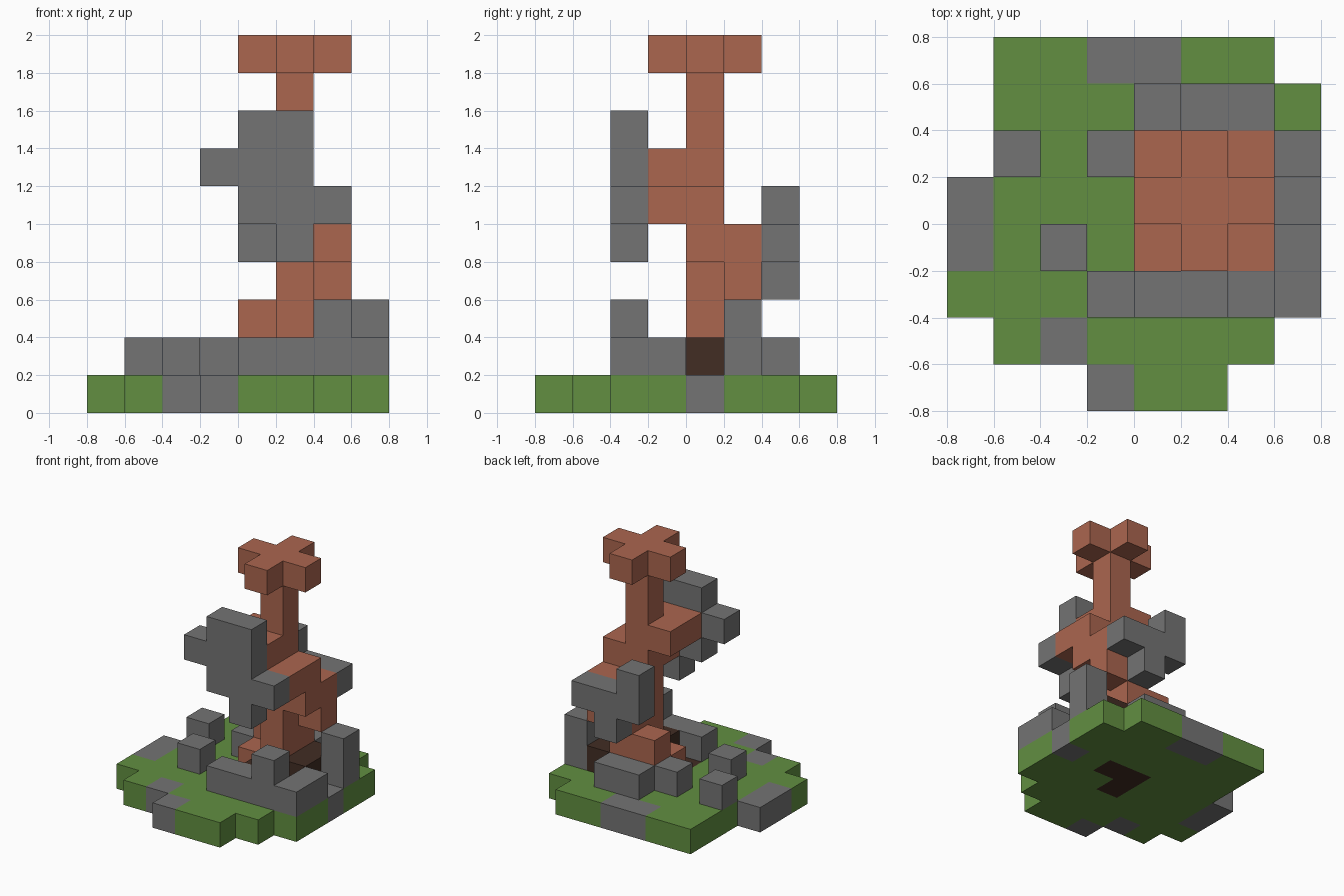
import bpy
import bmesh
from mathutils import Vector

cube = bpy.data.objects.get("Cube")
if cube:
    bpy.data.objects.remove(cube, do_unlink=True)

CELL = 0.2
HALF = 4  # half the plan width, in cells


def make_material(name, colour):
    mat = bpy.data.materials.new(name)
    mat.use_nodes = True
    mat.diffuse_color = (*colour, 1)
    bsdf = next(n for n in mat.node_tree.nodes if n.type == 'BSDF_PRINCIPLED')
    bsdf.inputs["Base Color"].default_value = (*colour, 1)
    bsdf.inputs["Roughness"].default_value = 0.9
    return mat


MATERIALS = {
    "G": make_material("grass_green", (0.122, 0.275, 0.053)),
    "S": make_material("stone_grey", (0.174, 0.174, 0.174)),
    "B": make_material("clay_brown", (0.407, 0.133, 0.078)),
    "D": make_material("dark_earth", (0.054, 0.026, 0.017)),
}


def plan(text, level, left=0, front=0):
    """Cells of one flat layer; rows run from back to front."""
    rows = text.split()
    return {(left + i, front + len(rows) - 1 - r, level): c
            for r, row in enumerate(rows)
            for i, c in enumerate(row) if c in MATERIALS}


def elevation(text, depth, bottom, left):
    """Cells of one upright slab; rows run from top to bottom."""
    rows = text.split()
    return {(left + i, depth, bottom + len(rows) - 1 - r): c
            for r, row in enumerate(rows)
            for i, c in enumerate(row) if c in MATERIALS}


parts = {}

# Grass ground with stone patches and an earth core
parts["ground"] = plan("""
    .GGSSGG.
    .GGGGGGG
    .GGGGGGG
    SGGGDDGS
    SGGGDGGG
    GGGGGGGG
    .GSGGGG.
    ...SGG..""", 0)

# Twisting trunk with its crown, stacked layer by layer
trunk = {}
trunk_layers = [
    "BDD BDD .D.",
    "BB. .B. ...",
    ".BB .B. ...",
    ".BB .BB ...",
    "... .BB .BB",
    "... BB. BB.",
    "... .B. ...",
    "... .B. ...",
    ".B. BBB .B.",
]
for level, layer in enumerate(trunk_layers, start=1):
    trunk.update(plan(layer, level, left=4, front=3))
parts["trunk"] = trunk

# Floating stone slabs on the front and back of the trunk
parts["front_slab"] = elevation(".SS. SSS. .SSS ..S.", depth=2, bottom=4, left=3)
parts["back_slab"] = elevation("S.. SSS .S.", depth=6, bottom=3, left=4)

# Low ruined walls around the trunk
parts["front_wall"] = {**elevation("..S. SSSS", depth=2, bottom=1, left=4),
                       **plan("S", 1, left=7, front=3)}
parts["side_pillar"] = elevation("S S", depth=5, bottom=1, left=7)
parts["back_wall"] = elevation("SS", depth=6, bottom=1, left=4)

# Loose stones on the grass
for name, left, front in (("outer_stone", 1, 5), ("middle_stone", 2, 3), ("inner_stone", 3, 5)):
    parts[name] = plan("S", 1, left, front)

occupied = set().union(*parts.values())


def build(name, cells):
    """Make a mesh of the outward faces of the cells, merging flat areas."""
    bm = bmesh.new()
    slots = sorted(set(cells.values()))
    for cell, code in cells.items():
        for axis in range(3):
            for sign in (-1, 1):
                step = Vector((0, 0, 0))
                step[axis] = sign
                if tuple(int(v) for v in Vector(cell) + step) in occupied:
                    continue
                u, v = Vector((0, 0, 0)), Vector((0, 0, 0))
                u[(axis + 1) % 3] = 0.5
                v[(axis + 2) % 3] = 0.5 * sign
                centre = Vector(cell) + Vector((0.5 - HALF, 0.5 - HALF, 0.5)) + step / 2
                corners = (centre - u - v, centre + u - v, centre + u + v, centre - u + v)
                face = bm.faces.new([bm.verts.new(c * CELL) for c in corners])
                face.material_index = slots.index(code)
    bmesh.ops.remove_doubles(bm, verts=bm.verts[:], dist=0.001)
    bmesh.ops.dissolve_limit(bm, angle_limit=0.01, verts=bm.verts[:],
                             edges=bm.edges[:], delimit={'MATERIAL'})
    mesh = bpy.data.meshes.new(name)
    bm.to_mesh(mesh)
    bm.free()
    for code in slots:
        mesh.materials.append(MATERIALS[code])
    obj = bpy.data.objects.new(name, mesh)
    bpy.context.collection.objects.link(obj)


for part_name, part_cells in parts.items():
    build(part_name, part_cells)
